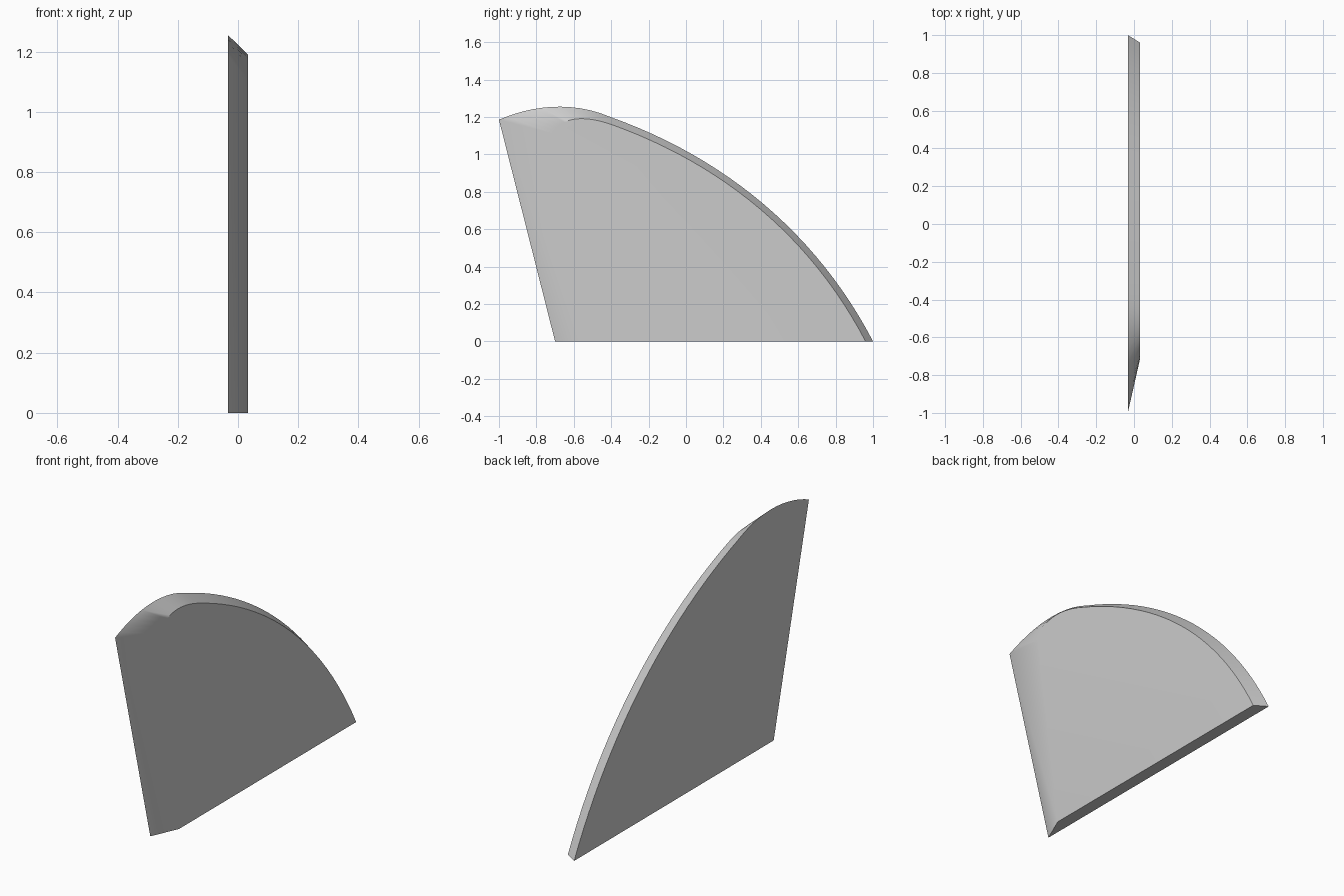
import bpy, bmesh, math
from mathutils import Vector
from mathutils.geometry import interpolate_bezier

cube = bpy.data.objects.get("Cube")
if cube:
    bpy.data.objects.remove(cube, do_unlink=True)

HALF = 0.033
NOSE_STEPS, BACK_STEPS = 13, 25

grey = bpy.data.materials.new("light_grey")
grey.use_nodes = True
colour = (0.6, 0.6, 0.6, 1)
grey.diffuse_color = colour
grey.node_tree.nodes["Principled BSDF"].inputs["Base Color"].default_value = colour


def outline(x, foot, nose, back):
    """Side outline: foot point, rounded nose curve, then long back curve."""
    def curve(points, steps):
        return interpolate_bezier(*[Vector((x, y, z)) for y, z in points], steps)
    return [Vector((x, *foot))] + curve(nose, NOSE_STEPS) + curve(back, BACK_STEPS)[1:]


# Broad side of the fin
broad = outline(-HALF, (-0.7, 0),
                [(-1, 1.185), (-0.84, 1.255), (-0.62, 1.293), (-0.4, 1.198)],
                [(-0.4, 1.198), (0.21, 0.98), (0.7, 0.575), (1, 0)])
# Smaller side, inset by the slanted rim
small = outline(HALF, (-0.55, 0),
                [(-0.71, 1.09), (-0.7, 1.17), (-0.6, 1.23), (-0.4, 1.16)],
                [(-0.4, 1.16), (0.2, 0.945), (0.67, 0.555), (0.96, 0)])

bm = bmesh.new()
a = [bm.verts.new(p) for p in broad]
b = [bm.verts.new(p) for p in small]
bm.faces.new(a)
bm.faces.new(b[::-1])
n = len(a)
for i in range(n):
    j = (i + 1) % n
    if i == 0:
        # Twisted leading edge, split into two triangles
        bm.faces.new((a[0], b[0], a[1]))
        bm.faces.new((a[1], b[0], b[1]))
    else:
        bm.faces.new((a[i], b[i], b[j], a[j]))
bmesh.ops.recalc_face_normals(bm, faces=bm.faces)

mesh = bpy.data.meshes.new("fin_panel")
bm.to_mesh(mesh)
bm.free()
mesh.materials.append(grey)
fin = bpy.data.objects.new("fin_panel", mesh)
bpy.context.collection.objects.link(fin)

# Smooth rim with crisp edges and flat sides
bpy.ops.object.select_all(action='DESELECT')
fin.select_set(True)
bpy.context.view_layer.objects.active = fin
bpy.ops.object.shade_smooth_by_angle(angle=math.radians(30))
weighted = fin.modifiers.new("flat_sides", 'WEIGHTED_NORMAL')
weighted.keep_sharp = True
